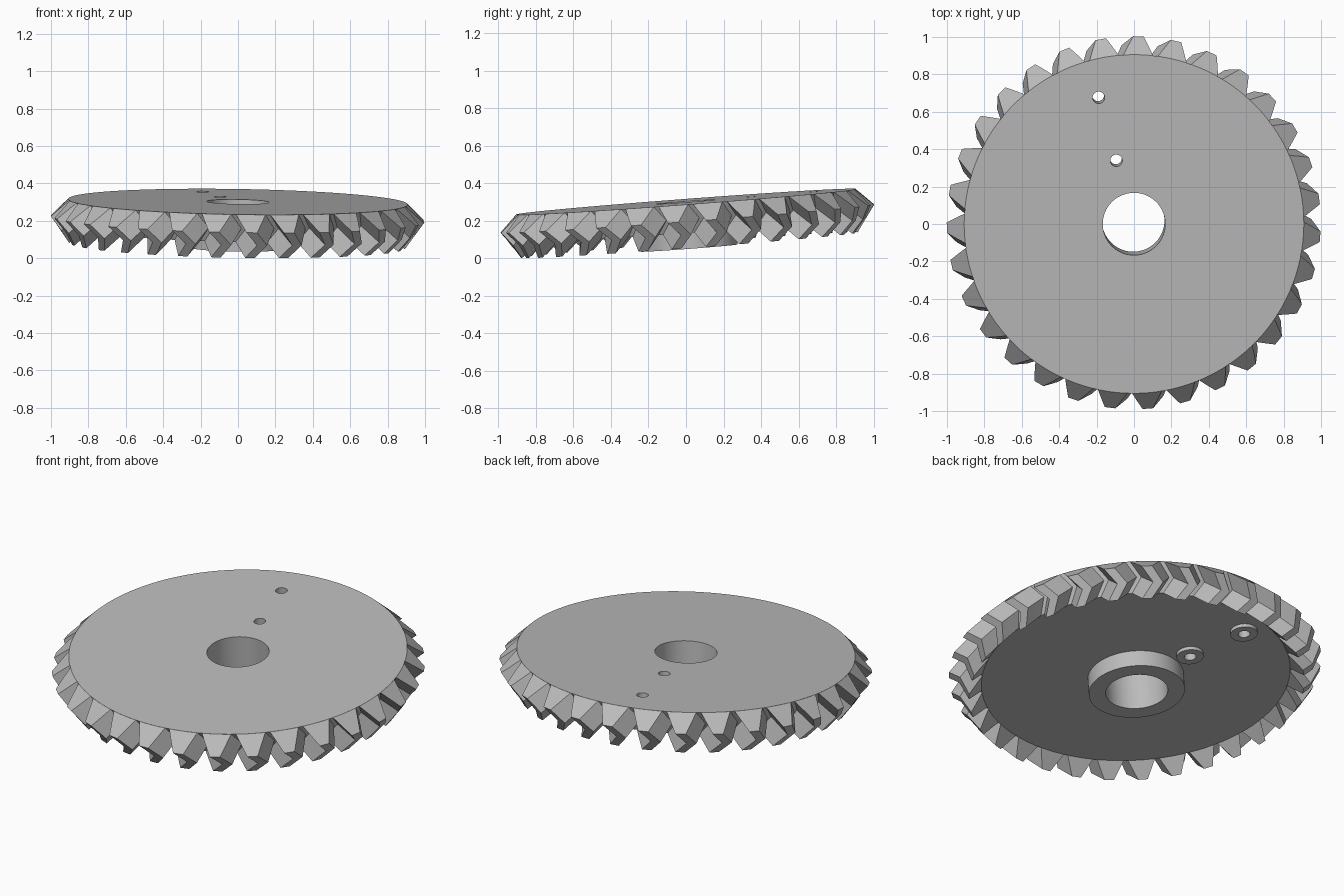
import bpy
import bmesh
from math import cos, sin, pi, radians
from mathutils import Matrix, Vector

cube = bpy.data.objects.get("Cube")
if cube:
    bpy.data.objects.remove(cube, do_unlink=True)

# One plain metal colour
GREY = (0.5, 0.5, 0.5, 1)
metal = bpy.data.materials.new("grey_metal")
metal.use_nodes = True
metal.diffuse_color = GREY
metal.node_tree.nodes["Principled BSDF"].inputs["Base Color"].default_value = GREY

# Main dimensions, as (radius, height) pairs on the gear's own axis
TEETH = 31
PITCH = 2 * pi / TEETH
ROOT_TOP, ROOT_LOW = Vector((0.908, 0.303)), Vector((0.83, 0.15))
TIP_TOP, TIP_LOW = Vector((1.0, 0.213)), Vector((0.9, 0.07))
BORE, HUB, HUB_LOW = 0.167, 0.258, 0.055
PIN_HOLES = [(-0.19, 0.678), (-0.095, 0.34)]
PIN_R, COLLAR_R = 0.032, 0.073

# The whole gear leans slightly around the centre of its upper face
TILT = (Matrix.Translation((0, 0, 0.302))
        @ Matrix.Rotation(radians(0.95), 4, 'Y')
        @ Matrix.Rotation(radians(4.3), 4, 'X')
        @ Matrix.Translation((0, 0, -ROOT_TOP.y)))


def polar(r, a, z, centre=(0, 0)):
    return (centre[0] + r * cos(a), centre[1] + r * sin(a), z)


def finish(bm, name):
    bmesh.ops.recalc_face_normals(bm, faces=bm.faces)
    mesh = bpy.data.meshes.new(name)
    bm.to_mesh(mesh)
    bm.free()
    obj = bpy.data.objects.new(name, mesh)
    bpy.context.collection.objects.link(obj)
    mesh.materials.append(metal)
    obj.matrix_world = TILT
    return obj


def lathe(name, profile, steps, centre=(0, 0)):
    """Turn a closed (radius, height) profile around a vertical axis."""
    bm = bmesh.new()
    rings = [[bm.verts.new(polar(r, 2 * pi * i / steps, z, centre)) for r, z in profile]
             for i in range(steps)]
    n = len(profile)
    for i, ring in enumerate(rings):
        after = rings[(i + 1) % steps]
        for j in range(n):
            k = (j + 1) % n
            bm.faces.new((ring[j], after[j], after[k], ring[k]))
    return finish(bm, name)


def smooth(obj):
    bpy.ops.object.select_all(action='DESELECT')
    obj.select_set(True)
    bpy.context.view_layer.objects.active = obj
    bpy.ops.object.shade_smooth_by_angle(angle=radians(25))


# Plate with conical rim, hub and centre bore
body = lathe("gear_body", [(BORE, ROOT_TOP.y), ROOT_TOP, ROOT_LOW, (HUB, ROOT_LOW.y),
                           (HUB, HUB_LOW), (BORE, HUB_LOW)], TEETH * 6)

# Two pin holes through the plate, each with a low collar underneath
for number, spot in enumerate(PIN_HOLES, 1):
    bm = bmesh.new()
    bmesh.ops.create_cone(bm, cap_ends=True, segments=32, radius1=PIN_R, radius2=PIN_R,
                          depth=1, matrix=Matrix.Translation((*spot, 0.2)))
    cutter = finish(bm, "pin_hole_cutter")
    cutter.hide_render = True
    cut = body.modifiers.new("pin_hole", 'BOOLEAN')
    cut.operation, cut.solver, cut.object = 'DIFFERENCE', 'EXACT', cutter
    bpy.context.view_layer.objects.active = body
    bpy.ops.object.modifier_apply(modifier=cut.name)
    bpy.data.objects.remove(cutter, do_unlink=True)
    low = ROOT_LOW.y - 0.02
    smooth(lathe(f"pin_collar_{number}", [(PIN_R, ROOT_LOW.y), (COLLAR_R, ROOT_LOW.y),
                                          (COLLAR_R, low), (PIN_R, low)], 32, spot))
smooth(body)

# Herringbone bevel teeth: (depth fraction, half width in pitches)
flank = [(0, 0.43), (0.5, 0.28), (1, 0.14)]
section = flank + [(d, -w) for d, w in reversed(flank)] + [(0, 0)]
CHEVRON = radians(3.6)
stations = [(0, 0), (0.5, CHEVRON), (1, 0)]
bm = bmesh.new()
for t in range(TEETH):
    middle = radians(88.6) + t * PITCH
    loops = []
    for s, turn in stations:
        root, tip = ROOT_TOP.lerp(ROOT_LOW, s), TIP_TOP.lerp(TIP_LOW, s)
        loop = []
        for d, w in section:
            r, z = root.lerp(tip, d)
            loop.append(bm.verts.new(polar(r, middle + turn + w * PITCH, z)))
        loops.append(loop)
    for a, b in zip(loops, loops[1:]):
        for j in range(len(section)):
            k = (j + 1) % len(section)
            bm.faces.new((a[j], a[k], b[k], b[j]))
    bm.faces.new(loops[0])
    bm.faces.new(loops[-1])
smooth(finish(bm, "gear_teeth"))
